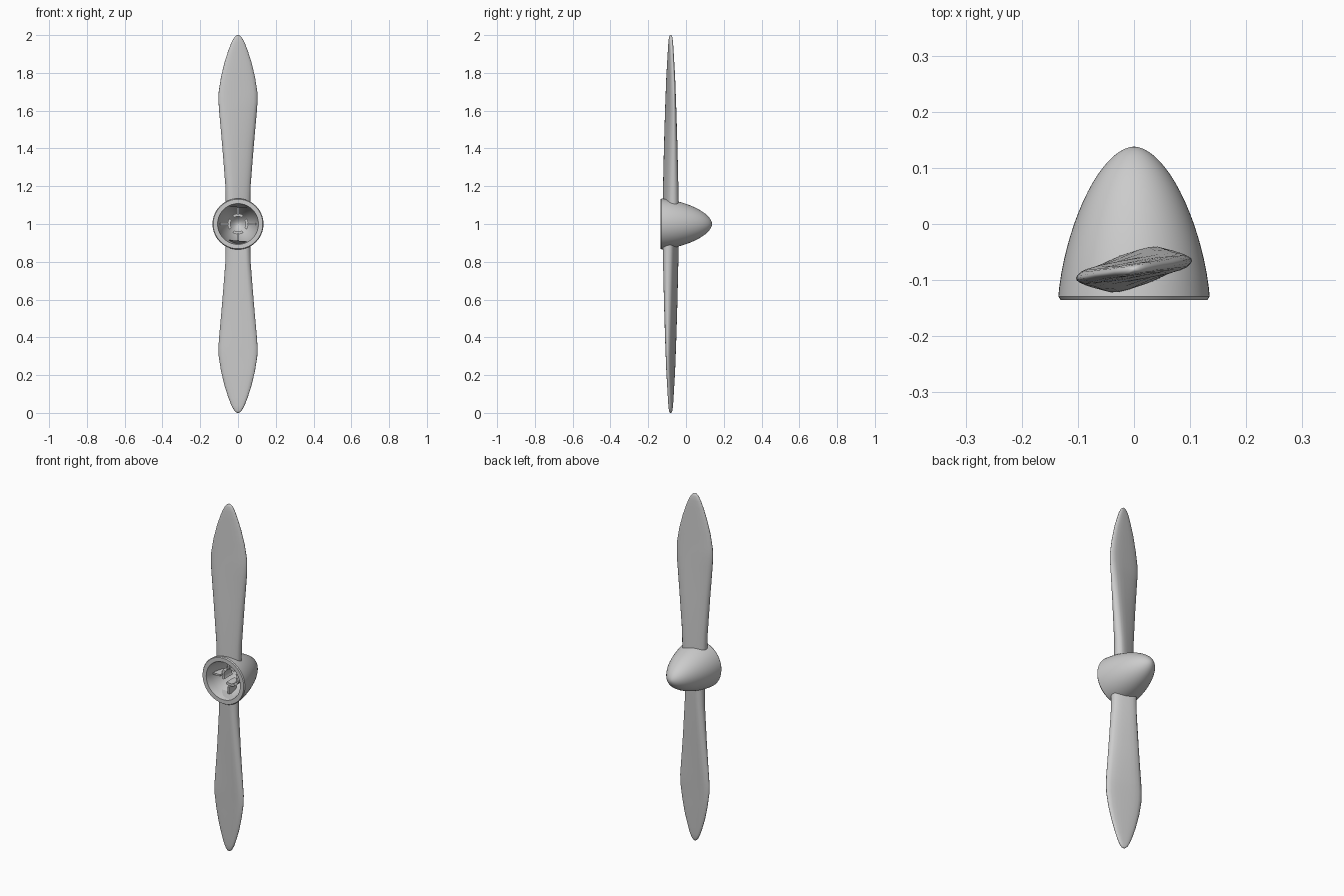
import bpy, bmesh, math
from mathutils import Matrix, Vector

cube = bpy.data.objects.get("Cube")
if cube:
    bpy.data.objects.remove(cube)

grey = bpy.data.materials.new("light grey")
grey.use_nodes = True
colour = (0.6, 0.6, 0.6, 1)
grey.diffuse_color = colour
grey.node_tree.nodes["Principled BSDF"].inputs["Base Color"].default_value = colour

HUB_Z = 1.0
FRONT, NOSE = -0.135, 0.138


def finish(name, bm, angle=35):
    """Turn a mesh built around the hub axis into a smooth-shaded object."""
    bmesh.ops.recalc_face_normals(bm, faces=bm.faces)
    mesh = bpy.data.meshes.new(name)
    bm.to_mesh(mesh)
    bm.free()
    mesh.materials.append(grey)
    obj = bpy.data.objects.new(name, mesh)
    obj.location.z = HUB_Z
    bpy.context.collection.objects.link(obj)
    bpy.ops.object.select_all(action='DESELECT')
    obj.select_set(True)
    bpy.context.view_layer.objects.active = obj
    bpy.ops.object.shade_smooth_by_angle(angle=math.radians(angle))
    return obj


def loft(bm, rings):
    """Skin a list of closed point rings and cap both ends."""
    loops = [[bm.verts.new(p) for p in ring] for ring in rings]
    for a, b in zip(loops, loops[1:]):
        for i in range(len(a)):
            j = (i + 1) % len(a)
            bm.faces.new((a[i], a[j], b[j], b[i]))
    bm.faces.new(loops[0])
    bm.faces.new(loops[-1])


def dome(radius, tip, steps=18):
    """Bullet-shaped profile from the open rim to the tip."""
    pts = []
    for i in range(steps + 1):
        u = math.sin(math.pi / 2 * i / steps)
        r = radius * max(0, 1 - u ** 1.5) ** 0.55
        pts.append(Vector((r, FRONT + u * (tip - FRONT), 0)))
    return pts


# Hollow spinner: outer shell, rounded rim and inner cavity in one lathe
outer, inner = dome(0.135, NOSE), dome(0.105, 0.095)
outer[0] = Vector((0.135, FRONT + 0.006, 0))
rim = [Vector((0.131, FRONT, 0)), Vector((0.108, FRONT, 0))]
profile = outer[::-1] + rim + inner[1:]
bm = bmesh.new()
verts = [bm.verts.new(p) for p in profile]
edges = [bm.edges.new(pair) for pair in zip(verts, verts[1:])]
bmesh.ops.spin(bm, geom=verts + edges, cent=(0, 0, 0), axis=(0, 1, 0),
               angle=math.tau, steps=56)
bmesh.ops.remove_doubles(bm, verts=bm.verts, dist=0.0002)
finish("spinner", bm)

# Blade cross-section: skewed lens with flat faces, rounded by corner cutting
section = [(-1.04, -0.15), (-0.75, -1.05), (0.8, -0.8),
           (1.04, 0.15), (0.75, 1.05), (-0.8, 0.8)]
section = [Vector(p) for p in section]
for _ in range(2):
    section = [a.lerp(b, t) for a, b in zip(section, section[1:] + section[:1])
               for t in (0.22, 0.78)]

# Stations: distance from axis, half chord, half thickness, twist in degrees
stations = [(0.10, 0.068, 0.034, 14), (0.20, 0.070, 0.033, 14),
            (0.42, 0.087, 0.027, 11), (0.60, 0.103, 0.021, 9),
            (0.65, 0.106, 0.020, 8), (0.70, 0.105, 0.018, 8),
            (0.78, 0.092, 0.016, 8), (0.86, 0.072, 0.014, 7),
            (0.92, 0.052, 0.012, 7), (0.96, 0.036, 0.011, 6),
            (0.985, 0.022, 0.009, 6), (0.996, 0.011, 0.006, 6),
            (1.0, 0.003, 0.002, 6)]


def blade(name, turn):
    rings = []
    for z, half, thick, twist in stations:
        spin = Matrix.Rotation(math.radians(twist), 3, 'Z')
        ring = [spin @ Vector((p.x * half, p.y * thick, z)) for p in section]
        for p in ring:
            p.y -= 0.081
            if z == stations[0][0]:      # root follows the spinner wall
                p.z = math.sqrt(0.105 ** 2 - p.x ** 2)
        rings.append(ring)
    bm = bmesh.new()
    loft(bm, rings)
    bm.transform(Matrix.Rotation(turn, 4, 'Y'))
    finish(name, bm, 50)


blade("upper_blade", 0)
blade("lower_blade", math.pi)

# Four inner ribs, each with a curved clamp pad at its inner end
for i, side in enumerate(("top", "left", "bottom", "right")):
    turn = Matrix.Rotation(i * math.pi / 2, 4, 'Y')
    bm = bmesh.new()
    bmesh.ops.create_cube(bm, size=1)
    bm.transform(turn @ Matrix.Translation((0, -0.055, 0.073))
                 @ Matrix.Diagonal((0.010, 0.07, 0.044, 1)))
    finish(side + "_rib", bm)

    bm = bmesh.new()
    rings = []
    for k in range(9):
        a = math.radians(-32 + 8 * k)
        rings.append([(r * math.sin(a), y, r * math.cos(a)) for r, y in
                      ((0.04, -0.07), (0.055, -0.07), (0.055, 0), (0.04, 0))])
    loft(bm, rings)
    bm.transform(turn)
    finish(side + "_clamp_pad", bm)
